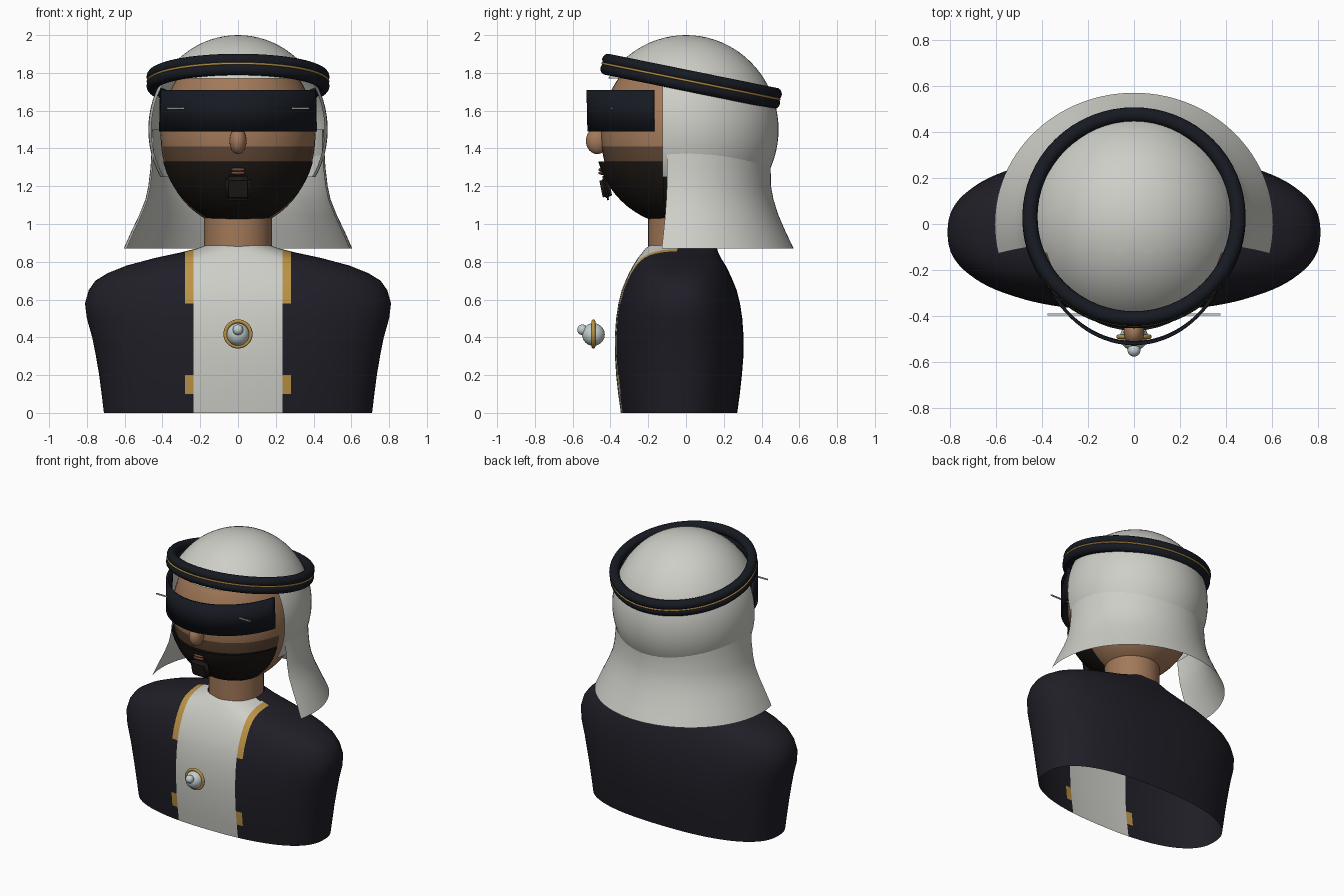
import bpy, bmesh, math
from mathutils import Matrix, Vector

if "Cube" in bpy.data.objects:
    bpy.data.objects.remove(bpy.data.objects["Cube"])


def mat(name, r, g, b):
    m = bpy.data.materials.new(name)
    m.diffuse_color = (r, g, b, 1)
    m.use_nodes = True
    m.node_tree.nodes["Principled BSDF"].inputs["Base Color"].default_value = m.diffuse_color
    return m


WHITE = mat("white_cloth", 0.62, 0.62, 0.58)
DARK = mat("dark_cloth", 0.014, 0.013, 0.02)
BLACK = mat("black_band", 0.008, 0.010, 0.015)
HAIR = mat("beard_hair", 0.012, 0.009, 0.007)
STUBBLE = mat("stubble", 0.12, 0.065, 0.035)
SKIN = mat("skin", 0.36, 0.19, 0.10)
LIP = mat("lip", 0.16, 0.06, 0.04)
GOLD = mat("gold", 0.50, 0.29, 0.06)
PEARL = mat("pearl", 0.55, 0.62, 0.62)


def finish(name, bm, mats, pick=None, angle=50):
    """Turn a bmesh into a smooth-shaded object; pick chooses a material per face centre."""
    bm.normal_update()
    if pick:
        for f in bm.faces:
            f.material_index = pick(f.calc_center_median())
    me = bpy.data.meshes.new(name)
    bm.to_mesh(me)
    bm.free()
    ob = bpy.data.objects.new(name, me)
    bpy.context.collection.objects.link(ob)
    for m in mats:
        me.materials.append(m)
    bpy.ops.object.select_all(action='DESELECT')
    ob.select_set(True)
    bpy.context.view_layer.objects.active = ob
    bpy.ops.object.shade_smooth_by_angle(angle=math.radians(angle))
    return ob


def cut(bm, co, no):
    bmesh.ops.bisect_plane(bm, geom=bm.verts[:] + bm.edges[:] + bm.faces[:],
                           plane_co=co, plane_no=no, dist=1e-5)


def drop(bm, test):
    bad = [f for f in bm.faces if test(f.calc_center_median())]
    bmesh.ops.delete(bm, geom=bad, context='FACES')


def ellipsoid(c, r, u=48, v=32):
    bm = bmesh.new()
    bmesh.ops.create_uvsphere(bm, u_segments=u, v_segments=v, radius=1,
                              matrix=Matrix.Translation(c) @ Matrix.Diagonal((*r, 1)))
    return bm


def loft(rings, n=64, a0=0, a1=360, power=2.0):
    """Skin elliptical rings (z, half width, half depth, centre y) over an arc in degrees."""
    bm = bmesh.new()
    closed = a1 - a0 == 360
    rows = []
    for z, a, b, cy in rings:
        row = []
        for i in range(n if closed else n + 1):
            t = math.radians(a0 + (a1 - a0) * i / n)
            c, s = math.cos(t), math.sin(t)
            e = 2 / power
            row.append(bm.verts.new((math.copysign(abs(c) ** e, c) * a,
                                     cy + math.copysign(abs(s) ** e, s) * b, z)))
        rows.append(row)
    for lo, hi in zip(rows, rows[1:]):
        m = len(lo)
        for i in range(m if closed else m - 1):
            j = (i + 1) % m
            bm.faces.new((lo[i], lo[j], hi[j], hi[i]))
    return bm


def ring(name, loc, rot, major, minor, m):
    bpy.ops.mesh.primitive_torus_add(location=loc, rotation=rot, major_radius=major,
                                     minor_radius=minor, major_segments=64, minor_segments=14)
    ob = bpy.context.object
    ob.name = name
    ob.data.materials.append(m)
    bpy.ops.object.shade_smooth_by_angle(angle=math.radians(60))


# torso: open shell with white front panel and gold trim
bm = loft([(0, .71, .308, -.037), (.1, .722, .322, -.037), (.2, .735, .333, -.037),
           (.3, .752, .34, -.036), (.4, .772, .341, -.036), (.5, .80, .334, -.036),
           (.58, .81, .322, -.036), (.65, .79, .304, -.036), (.70, .755, .284, -.036),
           (.74, .69, .266, -.036), (.78, .59, .245, -.035), (.82, .44, .22, -.035),
           (.85, .30, .20, -.03), (.87, .22, .19, -.025), (.885, .175, .175, -.02)],
          96, power=2.4)
for x in (-.28, -.235, .235, .28):
    cut(bm, (x, 0, 0), (1, 0, 0))


def torso_colour(c):
    if c.y > -.05 or abs(c.x) > .28:
        return 1
    if abs(c.x) < .235:
        return 0
    return 2 if c.z > .56 or .08 < c.z < .22 else 1


finish("robe_torso", bm, [WHITE, DARK, GOLD], torso_colour)

# neck and head
finish("neck", loft([(.82, .18, .18, -.02), (1.15, .18, .18, -.02)], 40), [SKIN])
bm = ellipsoid((0, -.02, 1.47), (.41, .43, .488))
for z in (1.33, 1.41):
    cut(bm, (0, 0, z), (0, 0, 1))
cut(bm, (0, -.1, 0), (0, 1, 0))
finish("head", bm, [SKIN, STUBBLE, HAIR],
       lambda c: 0 if c.z > 1.41 or c.y > -.1 else (1 if c.z > 1.33 else 2))

# beard shell over the lower face
bm = ellipsoid((0, -.02, 1.45), (.422, .46, .46))
cut(bm, (0, 0, 1.33), (0, 0, 1))
cut(bm, (0, -.12, 0), (0, 1, 0))
drop(bm, lambda c: c.z > 1.33 or c.y > -.12)
finish("beard", bm, [HAIR])

# facial features
finish("nose", ellipsoid((0, -.47, 1.44), (.045, .06, .07), 24, 16), [SKIN])
for z in (1.27, 1.288):
    finish("lip", ellipsoid((0, -.444, z), (.042, .02, .010), 20, 12), [LIP])
bm = bmesh.new()
bmesh.ops.create_cube(bm, size=1, matrix=Matrix.Translation((0, -.425, 1.19))
                      @ Matrix.Rotation(.2, 4, 'X') @ Matrix.Diagonal((.14, .05, .13, 1)))
bmesh.ops.bevel(bm, geom=bm.edges[:], offset=.02, segments=3, affect='EDGES')
finish("chin_tuft", bm, [HAIR])

# curved visor with two thin glints
ob = finish("visor", loft([(1.49, .435, .515, 0), (1.71, .43, .52, 0)], 40, 199, 341), [BLACK])
sol = ob.modifiers.new("thickness", 'SOLIDIFY')
sol.thickness = .014
sol.offset = 0
for s in (-1, 1):
    bm = bmesh.new()
    bmesh.ops.create_cube(bm, size=1, matrix=Matrix.Translation((s * .275, -.393, 1.614))
                          @ Matrix.Diagonal((.20, .008, .008, 1)))
    finish("visor_glint", bm, [WHITE])

# head cloth: dome with a face opening
bm = ellipsoid((0, 0, 1.5), (.475, .49, .5), 64, 40)
cut(bm, (0, 0, 1.77), (0, 0, 1))
cut(bm, (0, 0, 1.25), (0, 0, 1))
cut(bm, (0, -.125, 0), (0, 1, 0))
drop(bm, lambda c: c.z < 1.25 or (c.z < 1.77 and c.y < -.125))
finish("headcloth_dome", bm, [WHITE])

# head cloth: flared drape around sides and back
finish("headcloth_drape", loft([(1.5, .455, .455, 0), (1.4, .457, .452, 0), (1.3, .463, .448, 0),
                                (1.2, .475, .45, 0), (1.13, .49, .463, 0), (1.05, .522, .488, 0),
                                (.96, .565, .527, 0), (.87, .605, .57, 0)],
                               64, -13, 193), [WHITE])

# tilted double head ring with a gold line between
TILT = -.2
up = Vector((0, -math.sin(TILT), math.cos(TILT)))
centre = Vector((0, .027, 1.755))
for name, off in (("head_ring_lower", -.024), ("head_ring_upper", .024)):
    ring(name, centre + up * off, (TILT, 0, 0), .452, .033, BLACK)
ring("head_ring_gold_line", centre, (TILT, 0, 0), .478, .006, GOLD)

# chest brooch
finish("brooch_ball", ellipsoid((0, -.49, .415), (.06, .06, .06), 32, 20), [PEARL])
ring("brooch_rim", (0, -.49, .418), (math.pi / 2, 0, 0), .067, .010, GOLD)
finish("brooch_bead", ellipsoid((0, -.548, .44), (.028, .028, .028), 20, 14), [PEARL])
